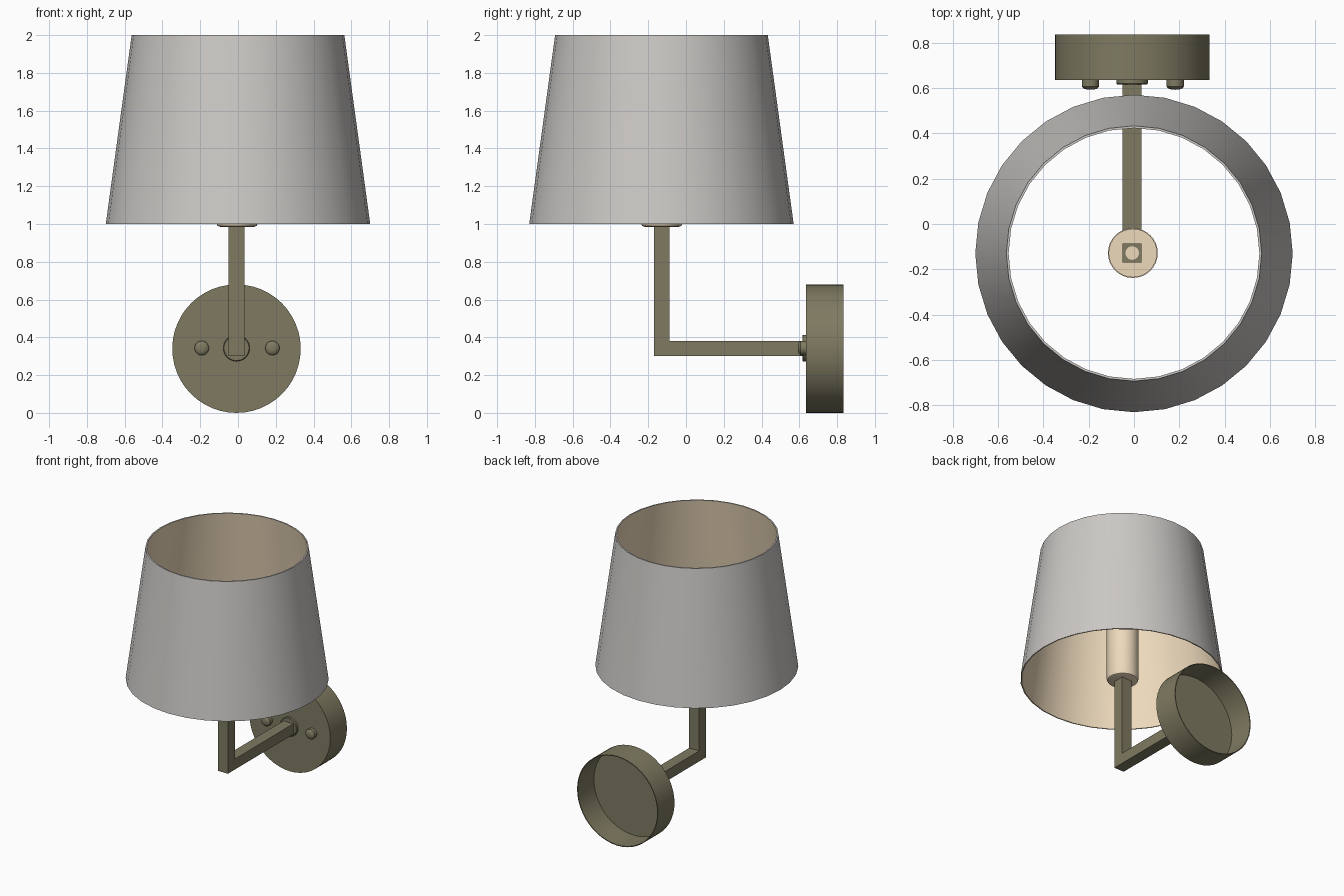
import bpy, bmesh, math
from math import cos, sin, pi

if "Cube" in bpy.data.objects:
    bpy.data.objects.remove(bpy.data.objects["Cube"])


def material(name, rgb):
    m = bpy.data.materials.new(name)
    m.diffuse_color = (*rgb, 1)
    m.use_nodes = True
    m.node_tree.nodes["Principled BSDF"].inputs["Base Color"].default_value = m.diffuse_color
    return m


BRONZE = material("aged_bronze", (0.21, 0.195, 0.12))
CREAM = material("cream", (0.85, 0.70, 0.50))
FABRIC = material("grey_fabric", (0.60, 0.58, 0.56))


def finish(name, bm, mat, loc=(0, 0, 0), rot=(0, 0, 0)):
    me = bpy.data.meshes.new(name)
    bm.to_mesh(me)
    bm.free()
    me.materials.append(mat)
    ob = bpy.data.objects.new(name, me)
    bpy.context.collection.objects.link(ob)
    ob.location, ob.rotation_euler = loc, rot
    bpy.ops.object.select_all(action='DESELECT')
    ob.select_set(True)
    bpy.context.view_layer.objects.active = ob
    bpy.ops.object.shade_smooth_by_angle(angle=math.radians(35))
    return ob


def lathe(name, profile, segs, mat, loc, rot=(0, 0, 0)):
    """Revolve (radius, height) points about the local z axis."""
    bm = bmesh.new()
    rings = []
    for r, z in profile:
        n = 1 if r == 0 else segs
        rings.append([bm.verts.new((r * cos(2 * pi * i / segs), r * sin(2 * pi * i / segs), z))
                      for i in range(n)])
    for a, b in zip(rings, rings[1:]):
        for i in range(segs):
            j = (i + 1) % segs
            if len(a) == 1:
                bm.faces.new((a[0], b[j], b[i]))
            elif len(b) == 1:
                bm.faces.new((a[i], a[j], b[0]))
            else:
                bm.faces.new((a[i], a[j], b[j], b[i]))
    return finish(name, bm, mat, loc, rot)


CX, CY = -0.005, -0.128
PX, PZ = -0.008, 0.34
TO_FRONT = (pi / 2, 0, 0)

# Tapered shade: fabric outside, cream lining inside
lathe("shade_outer", [(0.70, 1.0), (0.563, 2.0), (0.553, 2.0)], 32, FABRIC, (0, -0.13, 0))
lathe("shade_lining", [(0.553, 2.0), (0.692, 1.0), (0.70, 1.0)], 32, CREAM, (0, -0.13, 0))

# L-shaped square arm, extruded sideways from its side outline
outline = [(-0.17, 0.30), (0.637, 0.30), (0.637, 0.38), (-0.087, 0.38), (-0.087, 1.015), (-0.17, 1.015)]
bm = bmesh.new()
face = bm.faces.new([bm.verts.new((PX - 0.042, y, z)) for y, z in outline])
ext = bmesh.ops.extrude_face_region(bm, geom=[face])
bmesh.ops.translate(bm, vec=(0.084, 0, 0),
                    verts=[v for v in ext["geom"] if isinstance(v, bmesh.types.BMVert)])
bmesh.ops.recalc_face_normals(bm, faces=bm.faces)
finish("arm", bm, BRONZE)

# Open lamp sleeve with a rounded lower edge, and the plug in the arm's end
lathe("lamp_sleeve", [(0, 0.985), (0.09, 0.985), (0.104, 0.99), (0.11, 1.005), (0.11, 1.45),
                      (0.105, 1.45), (0.105, 1.005), (0, 1.005)], 32, CREAM, (CX, CY, 0))
lathe("arm_plug", [(0.03, 1.01), (0.03, 1.02), (0, 1.02)], 20, CREAM, (PX, CY, 0))

# Round wall plate, hollow at the back
lathe("wall_plate", [(0, 0.194), (0.334, 0.194), (0.334, 0), (0.34, 0), (0.34, 0.2), (0, 0.2)],
      48, BRONZE, (PX, 0.835, PZ), TO_FRONT)

# Collar where the arm meets the plate
lathe("collar", [(0.07, 0), (0.07, 0.016), (0.066, 0.02), (0, 0.02)], 32, BRONZE,
      (PX, 0.636, 0.343), TO_FRONT)

# Pair of domed screws
for side, label in ((-1, "left"), (1, "right")):
    lathe("screw_" + label, [(0.038, 0), (0.038, 0.03), (0.03, 0.039), (0.016, 0.043), (0, 0.044)],
          20, BRONZE, (PX + 0.187 * side + 0.003, 0.636, 0.343), TO_FRONT)
